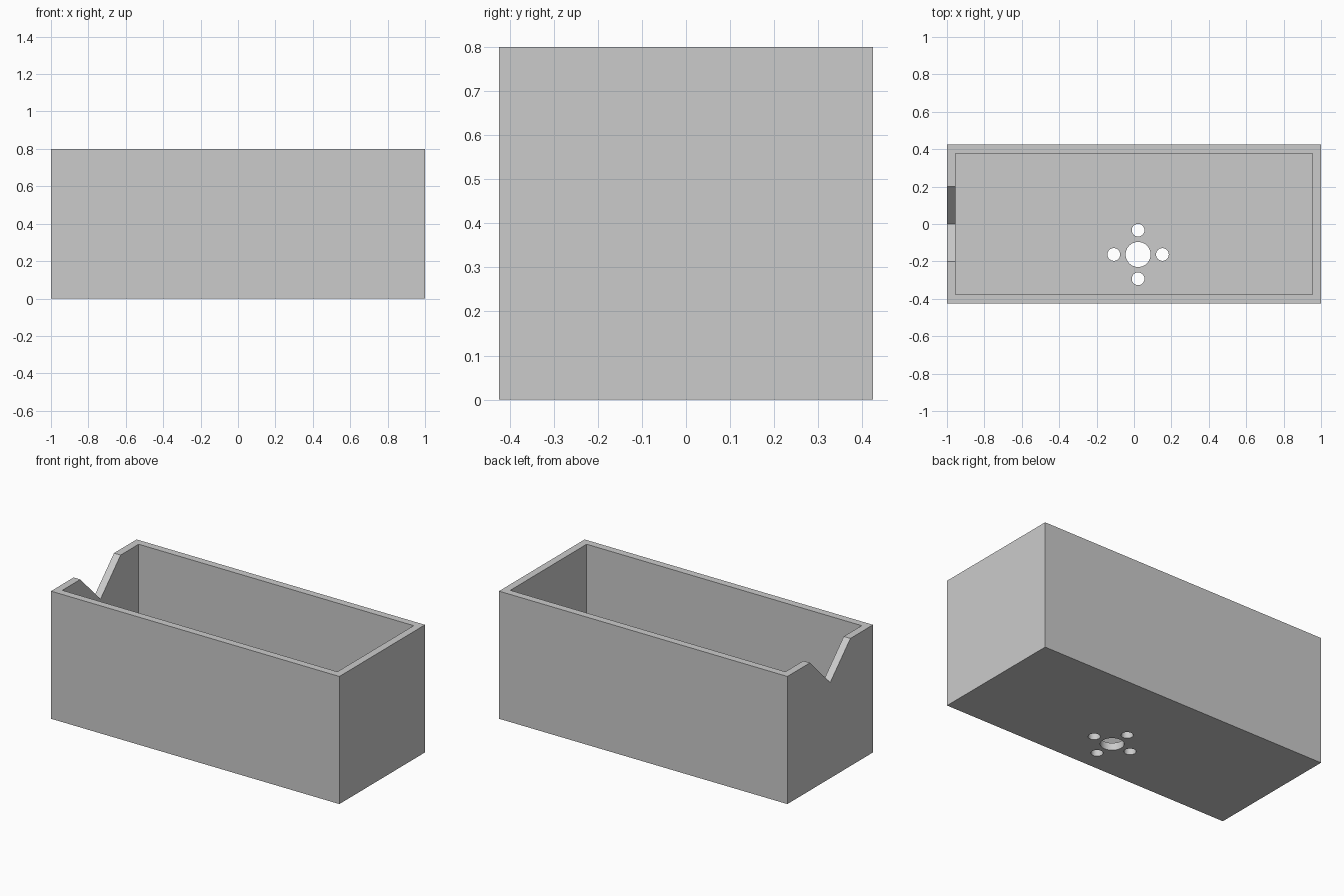
import bpy, math

if "Cube" in bpy.data.objects:
    bpy.data.objects.remove(bpy.data.objects["Cube"])

LENGTH, DEPTH, HEIGHT, WALL = 2.0, 0.848, 0.8, 0.046
NOTCH = 0.2                      # half width and depth of the V notch
HOLE_X, HOLE_Y, SPACING = 0.022, -0.163, 0.13

grey = bpy.data.materials.new("Grey")
grey.use_nodes = True
colour = (0.6, 0.6, 0.6, 1)
grey.diffuse_color = colour
grey.node_tree.nodes["Principled BSDF"].inputs["Base Color"].default_value = colour


def box(name, size, location, tilt=0):
    bpy.ops.mesh.primitive_cube_add(size=1, location=location, rotation=(tilt, 0, 0))
    ob = bpy.context.object
    ob.name = name
    ob.scale = size
    bpy.ops.object.transform_apply(location=True, rotation=True, scale=True)
    ob.data.materials.append(grey)
    return ob


def hole(name, x, y, radius):
    bpy.ops.mesh.primitive_cylinder_add(vertices=48, radius=radius, depth=0.4, location=(x, y, 0))
    ob = bpy.context.object
    ob.name = name
    ob.data.materials.append(grey)
    return ob


# Solid outer block
planter = box("planter_box", (LENGTH, DEPTH, HEIGHT), (0, 0, HEIGHT / 2))

# Inner cavity, open at the top
cutters = [box("cavity_cutter", (LENGTH - 2 * WALL, DEPTH - 2 * WALL, HEIGHT),
               (0, 0, HEIGHT / 2 + WALL))]

# V notch in the right end wall: a square bar turned onto its corner
side = NOTCH * math.sqrt(2)
cutters.append(box("notch_cutter", (0.3, side, side), (-LENGTH / 2, 0, HEIGHT), math.pi / 4))

# Drain hole with four smaller holes around it
cutters.append(hole("drain_cutter", HOLE_X, HOLE_Y, 0.067))
for i in range(4):
    a = i * math.pi / 2
    cutters.append(hole("small_drain_cutter", HOLE_X + SPACING * math.cos(a),
                        HOLE_Y + SPACING * math.sin(a), 0.034))

# Cut everything out of the block
bpy.ops.object.select_all(action='DESELECT')
planter.select_set(True)
bpy.context.view_layer.objects.active = planter
for cutter in cutters:
    mod = planter.modifiers.new("cut", 'BOOLEAN')
    mod.operation = 'DIFFERENCE'
    mod.solver = 'EXACT'
    mod.object = cutter
    bpy.ops.object.modifier_apply(modifier=mod.name)
    bpy.data.objects.remove(cutter)

bpy.ops.object.shade_smooth_by_angle(angle=math.radians(30))
